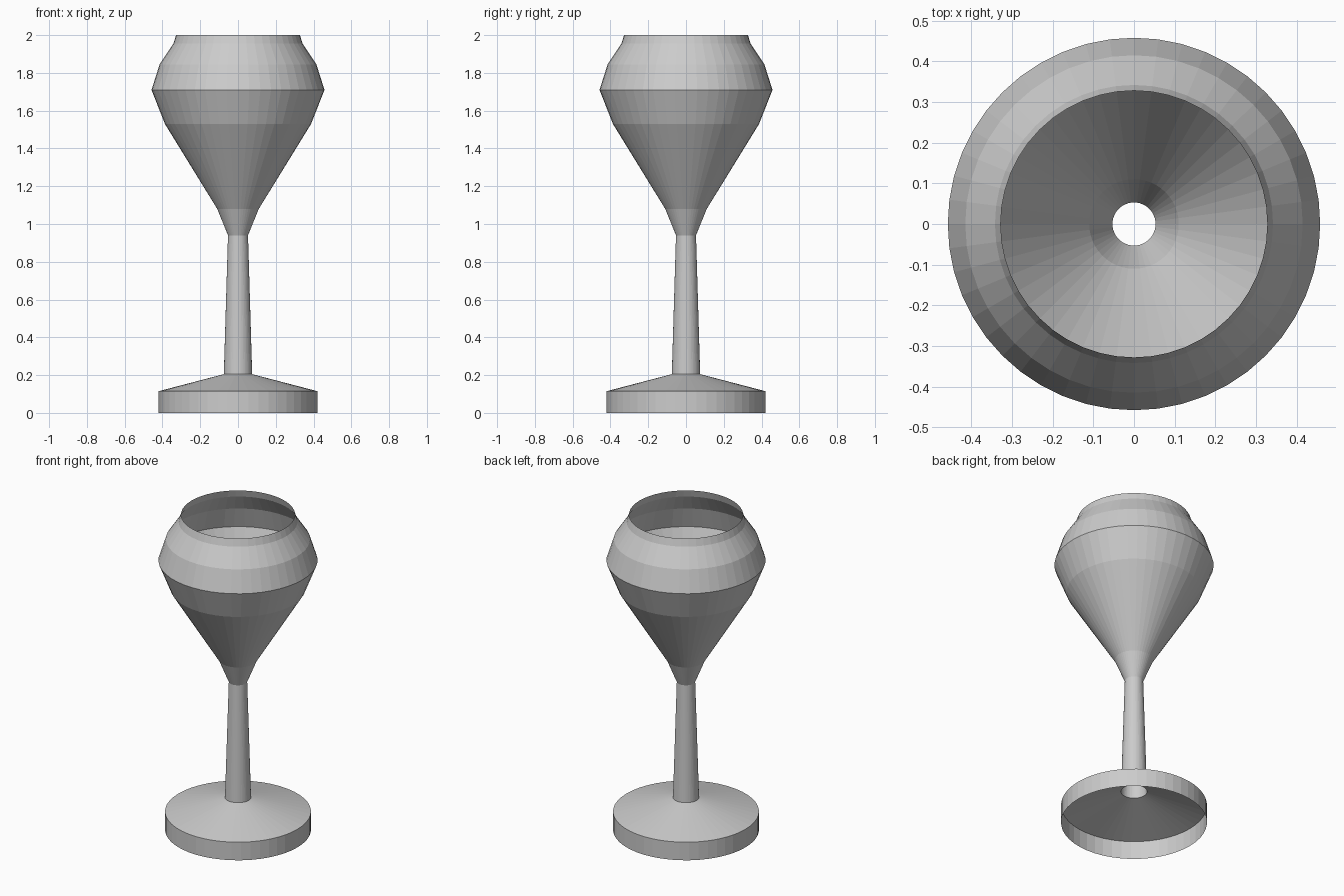
import bpy
import bmesh
from math import tau
from mathutils import Vector

SEGMENTS = 48

cube = bpy.data.objects.get("Cube")
if cube:
    bpy.data.objects.remove(cube, do_unlink=True)


def lathe(name, profile):
    """Spin an open (radius, height) profile into a thin flat-faced shell."""
    bm = bmesh.new()
    verts = [bm.verts.new((r, 0, z)) for r, z in profile]
    edges = [bm.edges.new(pair) for pair in zip(verts, verts[1:])]
    bmesh.ops.spin(bm, geom=verts + edges, cent=(0, 0, 0), axis=(0, 0, 1),
                   angle=tau, steps=SEGMENTS, use_merge=False)
    bmesh.ops.remove_doubles(bm, verts=bm.verts, dist=0.0001)

    # Face every polygon away from the axis
    for face in bm.faces:
        face.normal_update()
        centre = face.calc_center_median()
        if face.normal.dot(Vector((centre.x, centre.y, 0))) < 0:
            face.normal_flip()

    mesh = bpy.data.meshes.new(name)
    bm.to_mesh(mesh)
    bm.free()
    obj = bpy.data.objects.new(name, mesh)
    bpy.context.collection.objects.link(obj)
    return obj


# Radii and heights shared where the parts meet
stem_bottom = (0.075, 0.205)
stem_top = (0.053, 0.94)

# Hollow foot: upright rim and shallow cone, open underneath
lathe("foot", [(0.42, 0), (0.42, 0.115), stem_bottom])

# Tapered tubular stem
lathe("stem", [stem_bottom, stem_top])

# Flaring bowl that closes in again to an open lip
lathe("bowl", [stem_top, (0.11, 1.08), (0.387, 1.53), (0.458, 1.71),
               (0.415, 1.845), (0.342, 1.955), (0.328, 2.0)])
